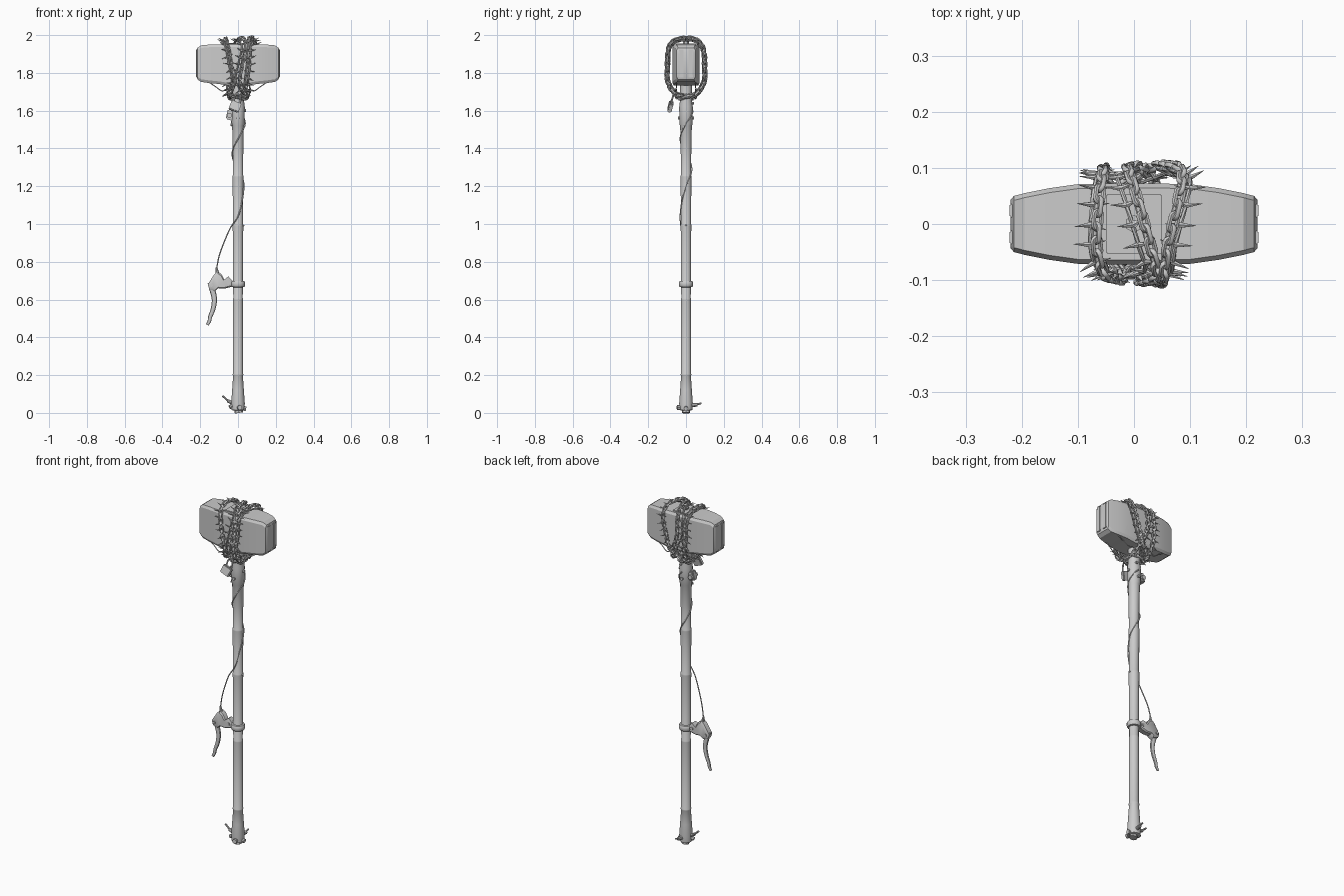
import bpy, bmesh, math, random
from mathutils import Vector, Matrix

if "Cube" in bpy.data.objects:
    bpy.data.objects.remove(bpy.data.objects["Cube"])

random.seed(4)


def finish(name, bm, angle=35):
    bmesh.ops.recalc_face_normals(bm, faces=bm.faces)
    me = bpy.data.meshes.new(name)
    bm.to_mesh(me)
    bm.free()
    ob = bpy.data.objects.new(name, me)
    bpy.context.collection.objects.link(ob)
    bpy.ops.object.select_all(action='DESELECT')
    ob.select_set(True)
    bpy.context.view_layer.objects.active = ob
    bpy.ops.object.shade_smooth_by_angle(angle=math.radians(angle))
    return ob


def skin(bm, rings, closed=False):
    rows = [[bm.verts.new(p) for p in r] for r in rings]
    n = len(rows[0])
    for i in range(len(rows) if closed else len(rows) - 1):
        a, b = rows[i], rows[(i + 1) % len(rows)]
        for j in range(n):
            bm.faces.new((a[j], a[(j + 1) % n], b[(j + 1) % n], b[j]))
    if not closed:
        bm.faces.new(rows[0])
        bm.faces.new(rows[-1])


def lathe(name, profile, segs=16):
    bm = bmesh.new()
    skin(bm, [[(r * math.cos(2 * math.pi * k / segs), r * math.sin(2 * math.pi * k / segs), z)
               for k in range(segs)] for r, z in profile])
    return finish(name, bm)


def add_cone(bm, a, b, r1, r2, segs):
    a, b = Vector(a), Vector(b)
    d = b - a
    m = Matrix.Translation((a + b) / 2) @ d.to_track_quat('Z', 'Y').to_matrix().to_4x4()
    bmesh.ops.create_cone(bm, cap_ends=True, segments=segs, radius1=r1, radius2=r2,
                          depth=d.length, matrix=m)


def box(name, loc, size, rot=(0, 0, 0), bevel=0.003):
    bm = bmesh.new()
    bmesh.ops.create_cube(bm, size=1, matrix=Matrix.Diagonal((*size, 1)))
    bmesh.ops.bevel(bm, geom=bm.edges[:], offset=bevel, segments=2, affect='EDGES')
    ob = finish(name, bm)
    ob.location, ob.rotation_euler = loc, rot
    return ob


def smooth_path(pts, closed=False, steps=12):
    # Catmull-Rom through the control points
    P = [Vector(p) for p in pts]
    n, out = len(P), []
    for i in range(n if closed else n - 1):
        ids = [(i + k) % n if closed else min(max(i + k, 0), n - 1) for k in (-1, 0, 1, 2)]
        a, b, c, d = (P[k] for k in ids)
        for s in range(steps):
            t = s / steps
            out.append(0.5 * (2 * b + (c - a) * t + (2 * a - 5 * b + 4 * c - d) * t * t
                              + (3 * b - a - 3 * c + d) * t ** 3))
    out.append(out[0].copy() if closed else P[-1])
    return out


def add_tube(bm, path, radii, segs=8, squash=1, closed=False):
    rings = []
    for i, p in enumerate(path):
        lo, hi = (i - 1, (i + 1) % len(path)) if closed else (max(i - 1, 0), min(i + 1, len(path) - 1))
        t = (Vector(path[hi]) - Vector(path[lo])).normalized()
        u = t.cross(Vector((0, 1, 0.013))).normalized()
        v = t.cross(u)
        r = radii if isinstance(radii, float) else radii[0] + (radii[1] - radii[0]) * i / len(path)
        rings.append([Vector(p) + r * (u * math.cos(k) + v * math.sin(k) * squash)
                      for k in (2 * math.pi * j / segs for j in range(segs))])
    skin(bm, rings, closed)


def resample(path, step, closed=True):
    lens = [0]
    for a, b in zip(path, path[1:]):
        lens.append(lens[-1] + (b - a).length)
    n = max(2, 2 * round(lens[-1] / step / 2))
    i, out = 0, []
    for k in range(n):
        s = lens[-1] * k / n
        while lens[i + 1] < s:
            i += 1
        f = (s - lens[i]) / (lens[i + 1] - lens[i])
        out.append((path[i].lerp(path[i + 1], f), (path[i + 1] - path[i]).normalized()))
    return out


# Handle: tube with faint joints and a flared foot
prof = [(0.022, 0.012), (0.034, 0.016), (0.036, 0.05), (0.031, 0.12), (0.026, 0.195)]
for z, r in ((0.2, 0.026), (0.6, 0.025), (0.99, 0.026), (1.25, 0.027)):
    prof += [(r + 0.002, z), (r + 0.002, z + 0.006), (r, z + 0.009)]
prof += [(0.028, 1.4), (0.031, 1.52), (0.035, 1.53), (0.036, 1.62), (0.031, 1.66), (0.031, 1.76)]
lathe("handle", prof, 20)

# Foot fittings: bent stub and bolts
bm = bmesh.new()
for a, b, r in (((0, 0, 0.035), (-0.055, 0, 0.065), 0.009), ((-0.05, 0, 0.062), (-0.082, 0, 0.09), 0.005),
                ((0, 0, 0.04), (0.01, 0.06, 0.043), 0.010), ((0.01, 0.05, 0.042), (0.01, 0.082, 0.052), 0.005),
                ((0, 0, 0.028), (0.01, -0.047, 0.028), 0.013), ((0, 0, 0.03), (0.043, 0, 0.022), 0.012),
                ((0, 0, 0.05), (-0.045, -0.01, 0.03), 0.011), ((0.005, 0, 0), (0, 0, 0.03), 0.022)):
    add_cone(bm, a, b, r, r, 8)
finish("foot_bolts", bm)

# Hammer head: chamfered sections, mirrored along x
half = [(0.22, 0.043, 1.785, 1.915), (0.214, 0.05, 1.765, 1.933), (0.195, 0.055, 1.752, 1.946),
        (0.15, 0.064, 1.746, 1.95), (0.1, 0.071, 1.741, 1.951), (0.05, 0.072, 1.733, 1.951)]
sections = [(-x, y, a, b) for x, y, a, b in half] + half[::-1]
bm = bmesh.new()
rings = []
for x, y, lo, hi in sections:
    c, e = 0.008, 0.014
    rings.append([(x, -y, lo + e), (x, -y + c, lo), (x, y - c, lo), (x, y, lo + e),
                  (x, y, hi - e), (x, y - c, hi), (x, -y + c, hi), (x, -y, hi - e)])
skin(bm, rings)
finish("hammer_head", bm, 25)
for s in (-1, 1):
    for y in (-0.024, 0.024):
        box("striking_plate", (s * 0.217, y, 1.85), (0.010, 0.024, 0.15), bevel=0.002)
box("top_plate", (0, 0, 1.952), (0.1, 0.105, 0.008), bevel=0.002)
bm = bmesh.new()
add_cone(bm, (0, 0, 1.95), (0, 0, 1.966), 0.016, 0.016, 6)
add_cone(bm, (0, 0, 1.96), (0, 0, 1.974), 0.007, 0.007, 10)
finish("top_bolt", bm)

# Chains: loop outline in y,z with a different x drift for each loop
outline = [(-0.04, 1.978), (-0.088, 1.94), (-0.099, 1.84), (-0.095, 1.75), (-0.045, 1.682),
           (0.045, 1.682), (0.095, 1.75), (0.099, 1.84), (0.09, 1.93), (0.045, 1.978)]
loops = [(-0.066, -0.053, -0.035, -0.02, -0.045, -0.045, -0.05, -0.055, -0.055, -0.062),
         (0.03, 0.042, 0.022, 0.01, 0.045, 0.047, 0.02, -0.01, -0.008, 0.006),
         (0.06, 0.054, 0.05, 0.04, 0.048, -0.046, 0.03, 0.06, 0.085, 0.08)]


def loop_path(xs, grow=0.0):
    pts = []
    for x, (y, z) in zip(xs, outline):
        d = Vector((0, y, z - 1.83)).normalized() * grow
        pts.append(Vector((x, y, z)) + d)
    return smooth_path(pts, True)


def add_link(bm, m, w=0.0078, s=0.0085, r=0.0047):
    rings = []
    for k in range(12):
        a = 2 * math.pi * (k + 0.5) / 12
        c = Vector((w * math.cos(a) + math.copysign(s, math.cos(a)), w * math.sin(a), 0))
        o = Vector((math.cos(a), math.sin(a), 0))
        rings.append([m @ (c + r * (o * math.cos(b) + Vector((0, 0, 1)) * math.sin(b)))
                      for b in (math.pi * j / 3 for j in range(6))])
    skin(bm, rings, True)


def chain(name, path):
    bm = bmesh.new()
    for i, (p, t) in enumerate(resample(path, 0.0235)):
        out = Vector((0, p.y, p.z - 1.83))
        side = t.cross(out).normalized()
        up = side.cross(t)
        a = math.radians(30 + 90 * (i % 2))
        v = side * math.cos(a) + up * math.sin(a)
        m = Matrix((t, v, t.cross(v))).transposed().to_4x4()
        add_link(bm, Matrix.Translation(p) @ m)
    finish(name, bm, 60)


for k, xs in enumerate(loops):
    chain("chain_loop_%d" % (k + 1), loop_path(xs, -0.002 + 0.003 * k))
chain("neck_chain", smooth_path([(0.047 * math.cos(a), 0.047 * math.sin(a), 1.672 + 0.008 * math.sin(2 * a))
                                 for a in (math.pi * j / 4 for j in range(8))], True))

# Spiked wire running beside the chains
bm = bmesh.new()
for off, xs in ((-0.012, loops[0]), (0.014, loops[2]), (-0.022, loops[1])):
    path = loop_path([x + off for x in xs], -0.012)
    add_tube(bm, [p for p, t in resample(path, 0.014)], 0.004, 6, closed=True)
    for i, (p, t) in enumerate(resample(path, 0.036)):
        up = Vector((0, p.y, p.z - 1.83)).normalized()
        side = t.cross(up).normalized()
        for s in (-1, 1):
            d = (side * s + up * random.uniform(0.1, 0.6) + t * random.uniform(-0.3, 0.3)).normalized()
            add_cone(bm, p, p + d * 0.031, 0.0055, 0.0004, 6)
finish("spiked_wire", bm)

# Loose wires slung under the head
bm = bmesh.new()
for s in (-1, 1):
    for y in (-0.05, 0.05):
        add_tube(bm, smooth_path([(s * 0.15, y, 1.748), (s * 0.12, y, 1.728), (s * 0.085, y * 1.1, 1.705),
                                  (s * 0.05, y, 1.712), (s * 0.02, y, 1.68)], steps=6), 0.0025, 6)
finish("sling_wires", bm)

# Padlock hanging at the front of the neck
box("padlock_body", (-0.016, -0.083, 1.622), (0.056, 0.022, 0.05), (math.radians(-14), math.radians(22), 0), 0.004)
bm = bmesh.new()
add_tube(bm, smooth_path([(-0.022, -0.078, 1.645), (-0.014, -0.068, 1.68), (0.004, -0.064, 1.685),
                          (0.015, -0.07, 1.672), (0.01, -0.079, 1.635)], steps=6), 0.0045, 8)
finish("padlock_shackle", bm)

# Neck clamp with bolts
box("neck_bracket", (-0.04, 0, 1.578), (0.04, 0.036, 0.055), (0, 0.25, 0), 0.006)
bm = bmesh.new()
for a, b, r in (((-0.045, -0.028, 1.575), (-0.045, 0.028, 1.575), 0.013), ((-0.03, 0, 1.545), (-0.035, -0.012, 1.52), 0.006),
                ((0, -0.042, 1.56), (0, 0.042, 1.56), 0.008), ((0, 0, 1.6), (0.042, 0, 1.6), 0.008),
                ((0.01, 0, 1.64), (0.01, 0.042, 1.64), 0.007), ((0, 0, 1.0), (0.033, 0, 0.99), 0.005)):
    add_cone(bm, a, b, r, r, 8)
finish("neck_bolts", bm)

# Brake lever: clamp ring, body, bent blade
lathe("lever_clamp", [(0.026, 0.665), (0.034, 0.667), (0.038, 0.674), (0.038, 0.69), (0.034, 0.697), (0.026, 0.699)], 20)
body = [(-0.03, 0.7), (-0.05, 0.722), (-0.072, 0.705), (-0.088, 0.735), (-0.108, 0.748), (-0.125, 0.735),
        (-0.16, 0.68), (-0.152, 0.655), (-0.122, 0.645), (-0.105, 0.66), (-0.07, 0.658), (-0.03, 0.668)]
bm = bmesh.new()
cx, cz = -0.1, 0.69
skin(bm, [[(cx + (x - cx) * s, y, cz + (z - cz) * s) for x, z in body]
          for y, s in ((-0.02, 0.82), (-0.014, 1), (0.014, 1), (0.02, 0.82))])
finish("lever_body", bm)
bm = bmesh.new()
add_tube(bm, smooth_path([(-0.145, 0, 0.69), (-0.135, 0, 0.65), (-0.125, 0, 0.6), (-0.132, 0, 0.55),
                          (-0.147, 0, 0.51), (-0.152, 0, 0.485), (-0.163, 0, 0.466)], steps=5), (0.017, 0.0075), 10, 0.65)
finish("lever_blade", bm)
bm = bmesh.new()
add_cone(bm, (-0.108, 0, 0.735), (-0.114, 0, 0.77), 0.01, 0.005, 10)
add_cone(bm, (-0.14, -0.024, 0.675), (-0.14, 0.024, 0.675), 0.008, 0.008, 8)
add_cone(bm, (-0.05, -0.024, 0.69), (-0.05, 0.024, 0.69), 0.01, 0.01, 8)
finish("lever_bolts", bm)

# Cable rising from the lever and winding round the handle
pts = [(-0.113, 0, 0.765), (-0.1, -0.005, 0.83), (-0.075, -0.015, 0.9), (-0.04, -0.026, 0.98)]
zs = [1.04, 1.12, 1.2, 1.25, 1.29, 1.33, 1.37, 1.41, 1.45, 1.49, 1.53, 1.57, 1.6]
for i, z in enumerate(zs):
    a = math.radians(-90 + 45 * i)
    r = 0.031 + 0.007 * (z > 1.5)
    pts.append((r * math.cos(a), r * math.sin(a), z))
bm = bmesh.new()
add_tube(bm, smooth_path(pts, steps=6), 0.0032, 6)
finish("brake_cable", bm)
